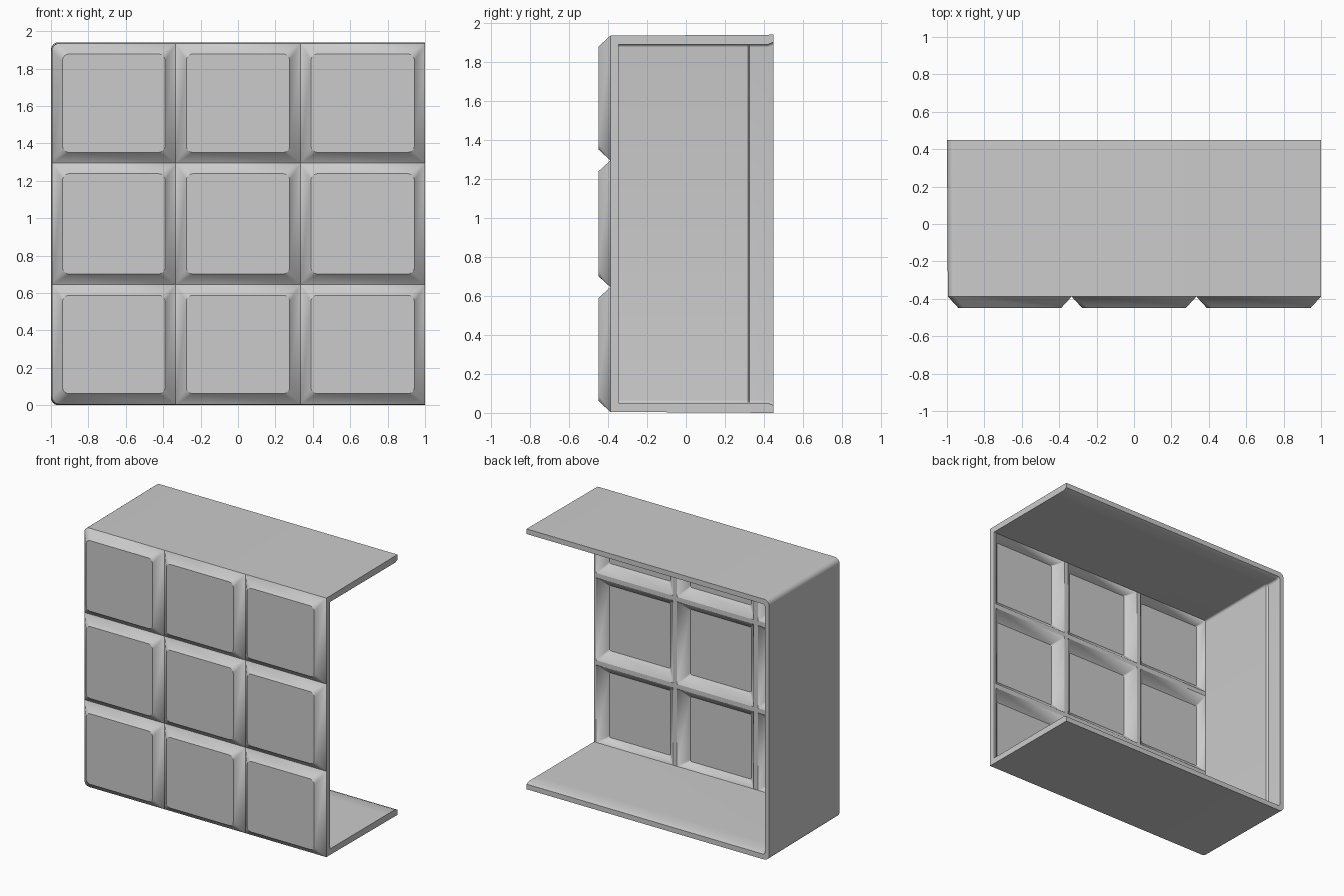
import bpy, bmesh, math

old = bpy.data.objects.get("Cube")
if old:
    bpy.data.objects.remove(old, do_unlink=True)

grey = bpy.data.materials.new("plain_grey")
grey.use_nodes = True
grey.diffuse_color = (0.6, 0.6, 0.6, 1)
grey.node_tree.nodes["Principled BSDF"].inputs["Base Color"].default_value = (0.6, 0.6, 0.6, 1)

HEIGHT, DEPTH = 1.94, 0.45      # overall height, half depth
WALL, DRAFT = 0.05, 0.005       # wall thickness, slight flare towards the rear
GROOVE, CREST = -0.388, -0.345  # groove bottom and rib crest, in y
SEG = 6


def corner(cx, cz, r, start):
    """Points of a rounded corner, running counter-clockwise in x-z."""
    angles = [start + math.pi / 2 * i / SEG for i in range(SEG + 1)]
    return [(cx + r * math.cos(a), cz + r * math.sin(a)) for a in angles]


def ring(bounds, y, radii):
    """Rounded rectangle; radii run top right, top left, bottom left, bottom right."""
    x0, x1, z0, z1 = bounds
    pts = []
    for k, (x, z, sx, sz) in enumerate([(x1, z1, -1, -1), (x0, z1, 1, -1),
                                        (x0, z0, 1, 1), (x1, z0, -1, 1)]):
        r = radii[k]
        pts += corner(x + sx * r, z + sz * r, r, k * math.pi / 2)
    return [(x, y, z) for x, z in pts]


def inset(bounds, margins):
    x0, x1, z0, z1 = bounds
    a, b, c, d = margins
    return x0 + a, x1 - b, z0 + c, z1 - d


def skin(bm, rows, closed):
    """Quads between neighbouring rows of vertices."""
    for a, b in zip(rows, rows[1:]):
        n = len(a)
        for i in range(n if closed else n - 1):
            j = (i + 1) % n
            bm.faces.new((a[i], a[j], b[j], b[i]))


def finish(bm, name):
    bmesh.ops.recalc_face_normals(bm, faces=bm.faces)
    mesh = bpy.data.meshes.new(name)
    bm.to_mesh(mesh)
    bm.free()
    mesh.materials.append(grey)
    obj = bpy.data.objects.new(name, mesh)
    bpy.context.collection.objects.link(obj)
    bpy.ops.object.select_all(action='DESELECT')
    obj.select_set(True)
    bpy.context.view_layer.objects.active = obj
    bpy.ops.object.shade_smooth_by_angle(angle=math.radians(30))
    return obj


# Nine raised tiles, each a thin dished solid
xs = [-1 + DRAFT, -1 / 3, 1 / 3, 1]
zs = [DRAFT, 0.645, 1.295, HEIGHT - DRAFT]
for row in range(3):
    for col in range(3):
        bm = bmesh.new()
        cell = (xs[col], xs[col + 1], zs[row], zs[row + 1])
        left, low, high = col == 0, row == 0, row == 2
        outer = [0, 0.04 * (left and high), 0.04 * (left and low), 0]
        sides = (left, False, low, high)
        back = inset(cell, [WALL - DRAFT if s else 0 for s in sides])
        crest = inset(back, [0 if s else 0.017 for s in sides])
        loops = [ring(inset(cell, [0.057] * 4), -DEPTH, [0.035] * 4),
                 ring(cell, GROOVE, outer),
                 ring(back, CREST, [0] * 4),
                 ring(crest, CREST, [0] * 4),
                 ring(inset(crest, [0.03 if s else 0.065 for s in sides]), -0.41, [0.012] * 4)]
        rows = [[bm.verts.new(p) for p in loop] for loop in loops]
        skin(bm, rows, True)
        bm.faces.new(rows[0])
        bm.faces.new(rows[-1])
        bmesh.ops.remove_doubles(bm, verts=bm.verts, dist=1e-5)
        bmesh.ops.dissolve_degenerate(bm, edges=bm.edges, dist=1e-5)
        finish(bm, f"tile_{row + 1}_{col + 1}")


# Housing: top, one side and bottom as one U-shaped wall, open at the other side
def u_path(y, side, level, r):
    z0, z1 = level, HEIGHT - level
    x0 = -1 + side
    pts = [(1, z1)] + corner(x0 + r, z1 - r, r, math.pi / 2)
    pts += corner(x0 + r, z0 + r, r, math.pi) + [(1, z0)]
    return [(x, y, z) for x, z in pts]


bm = bmesh.new()
paths = [u_path(GROOVE, DRAFT, DRAFT, 0.04),
         u_path(DEPTH, 0, 0, 0.04),
         u_path(DEPTH, 0.035, 0.038, 0.015),
         u_path(0.42, 0.037, WALL, 0.015),
         u_path(0.327, 0.038, WALL, 0.015),
         u_path(0.317, WALL, WALL, 0.015),
         u_path(CREST, WALL, WALL, 0.015)]
rows = [[bm.verts.new(p) for p in path] for path in paths]
skin(bm, rows + rows[:1], False)
for end in (0, -1):
    bm.faces.new([r[end] for r in rows])
finish(bm, "housing")
